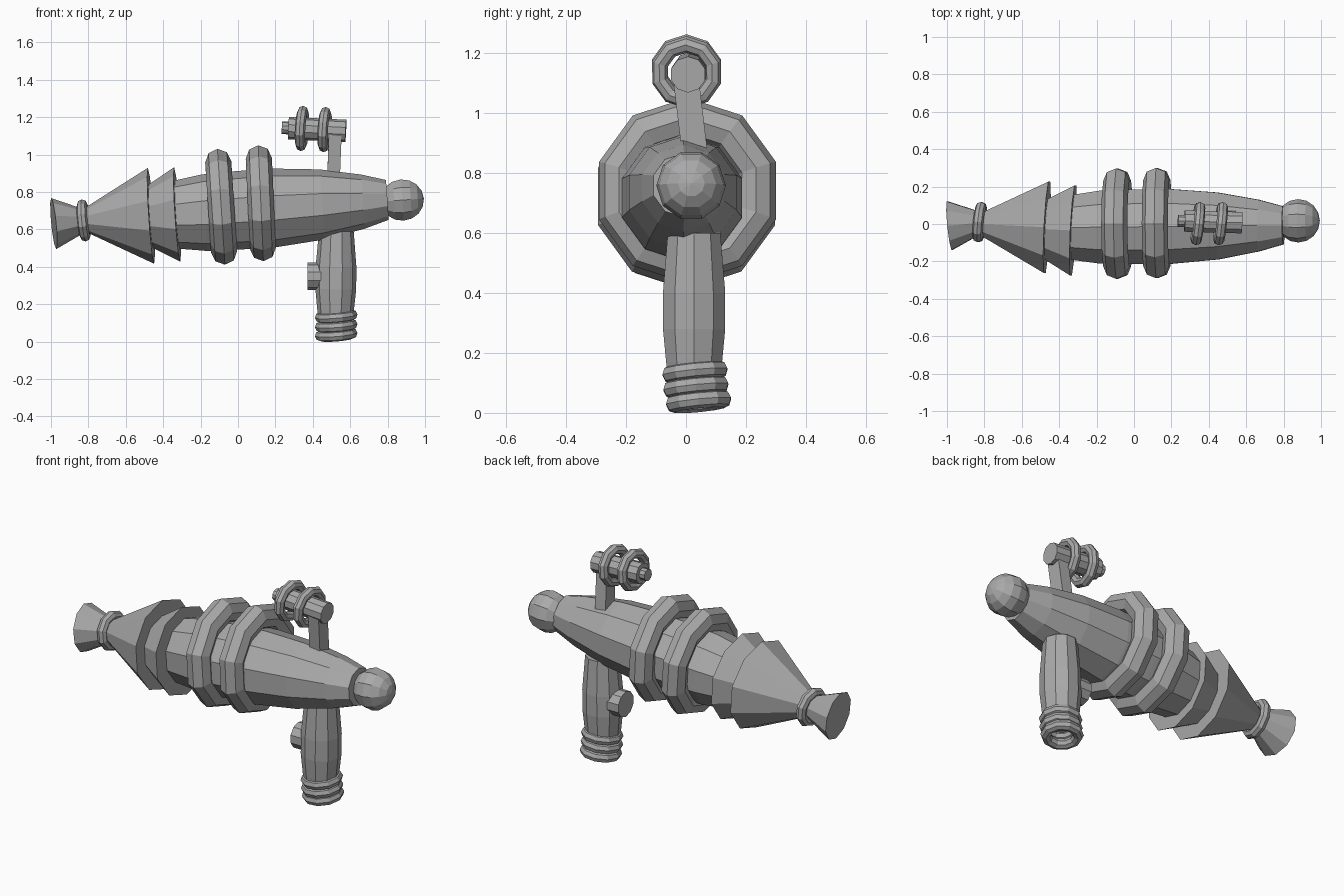
import bpy, bmesh
from math import cos, sin, pi
from mathutils import Vector, Matrix

cube = bpy.data.objects.get("Cube")
if cube:
    bpy.data.objects.remove(cube)

grey = bpy.data.materials.new("plain grey")
grey.use_nodes = True
COLOUR = (0.4, 0.4, 0.4, 1)
grey.diffuse_color = COLOUR
grey.node_tree.nodes["Principled BSDF"].inputs["Base Color"].default_value = COLOUR


def frame(origin, axis, up):
    """Matrix whose local z runs along axis and local x towards up."""
    z = Vector(axis).normalized()
    y = z.cross(Vector(up)).normalized()
    x = y.cross(z)
    return Matrix.Translation(origin) @ Matrix((x, y, z)).transposed().to_4x4()


def finish(name, bm, matrix):
    bmesh.ops.transform(bm, matrix=matrix, verts=bm.verts)
    bmesh.ops.recalc_face_normals(bm, faces=bm.faces)
    mesh = bpy.data.meshes.new(name)
    bm.to_mesh(mesh)
    bm.free()
    mesh.materials.append(grey)
    obj = bpy.data.objects.new(name, mesh)
    bpy.context.collection.objects.link(obj)
    return obj


def lathe(name, profile, origin, axis, up=(0, 0, 1), sides=10):
    """Spin (distance, radius) pairs around an axis and cap both ends."""
    bm = bmesh.new()
    rings = [[bm.verts.new((r * cos(2 * pi * i / sides), r * sin(2 * pi * i / sides), t))
              for i in range(sides)] for t, r in profile]
    for a, b in zip(rings, rings[1:]):
        for i in range(sides):
            j = (i + 1) % sides
            bm.faces.new((a[i], a[j], b[j], b[i]))
    bm.faces.new(rings[0])
    bm.faces.new(rings[-1])
    return finish(name, bm, frame(origin, axis, up))


def ring(name, origin, axis, outer, thick, up=(0, 0, 1), sides=10, minor=8):
    """Faceted torus given by its outer radius and tube radius."""
    bm = bmesh.new()
    loops = []
    for i in range(sides):
        a = 2 * pi * i / sides
        loops.append([])
        for k in range(minor):
            b = 2 * pi * k / minor
            r = outer - thick + thick * cos(b)
            loops[-1].append(bm.verts.new((r * cos(a), r * sin(a), thick * sin(b))))
    for i in range(sides):
        p, q = loops[i], loops[(i + 1) % sides]
        for k in range(minor):
            m = (k + 1) % minor
            bm.faces.new((p[k], q[k], q[m], p[m]))
    return finish(name, bm, frame(origin, axis, up))


# Barrel: main body, two flared collars and the muzzle horn
barrel = (1, 0.01, 0.07)
lathe("body", [(-0.38, 0.175), (-0.18, 0.205), (0, 0.21), (0.2, 0.21), (0.45, 0.188),
               (0.67, 0.145), (0.8, 0.107)], (0, -0.015, 0.702), barrel)
flare = (1, -0.05, 0.065)
lathe("front_flare", [(-0.36, 0.06), (0, 0.257)], (-0.465, -0.018, 0.673), flare)
lathe("rear_flare", [(-0.16, 0.16), (0, 0.253)], (-0.325, -0.035, 0.68), flare)
lathe("muzzle_horn", [(-0.17, 0.137), (0, 0.06), (0.06, 0.06)],
      (-0.817, 0.008, 0.648), (1, 0.1, 0.1))
ring("muzzle_ring", (-0.825, 0.01, 0.648), (1, -0.1, 0.1), 0.113, 0.028)

# Two large coils around the body
ring("front_coil", (-0.09, 0.002, 0.721), (1, 0, 0.065), 0.31, 0.07)
ring("rear_coil", (0.122, 0.005, 0.74), (1, 0, 0.045), 0.31, 0.07)

# Ball at the rear end, poles along the barrel
bm = bmesh.new()
bmesh.ops.create_uvsphere(bm, u_segments=10, v_segments=8, radius=0.116)
finish("rear_ball", bm, frame((0.878, 0.017, 0.757), barrel, (0, 0, 1)))

# Grip with a swollen middle, stacked end rings and trigger
grip = lathe("grip", [(0.09, 0.088), (0.17, 0.098), (0.28, 0.109), (0.4, 0.109), (0.6, 0.092)],
             (0.52, 0.027, 0), (0.01, 0, 1), up=(1, 0, 0))
for i, (y, z) in enumerate([(0.042, 0.038), (0.033, 0.086), (0.03, 0.136)]):
    ring("grip_ring_%d" % (i + 1), (0.525, y, z), (-0.08, -0.1, 1), 0.114, 0.029, up=(1, 0, 0))
lathe("trigger", [(0, 0.074), (0.1, 0.074)], (0.372, 0.028, 0.35), (1, 0, 0))

# Sight: leaning post, tube with a narrow tip and two rings
bm = bmesh.new()
bmesh.ops.create_cube(bm, size=1)
bmesh.ops.scale(bm, vec=(0.068, 0.085, 0.27), verts=bm.verts)
finish("sight_post", bm, frame((0.515, 0.015, 0.985), (0.04, -0.12, 1), (1, 0, 0)))
sight = (1, -0.03, -0.05)
lathe("sight_tube", [(0, 0.06), (0.307, 0.06)], (0.27, 0.016, 1.142), sight)
lathe("sight_tip", [(0, 0.034), (0.06, 0.034)], (0.235, 0.017, 1.144), sight)
for label, x, z in (("front", 0.342, 1.14), ("rear", 0.463, 1.134)):
    ring("sight_ring_" + label, (x, 0.002, z), (1, -0.11, -0.06), 0.121, 0.028)
